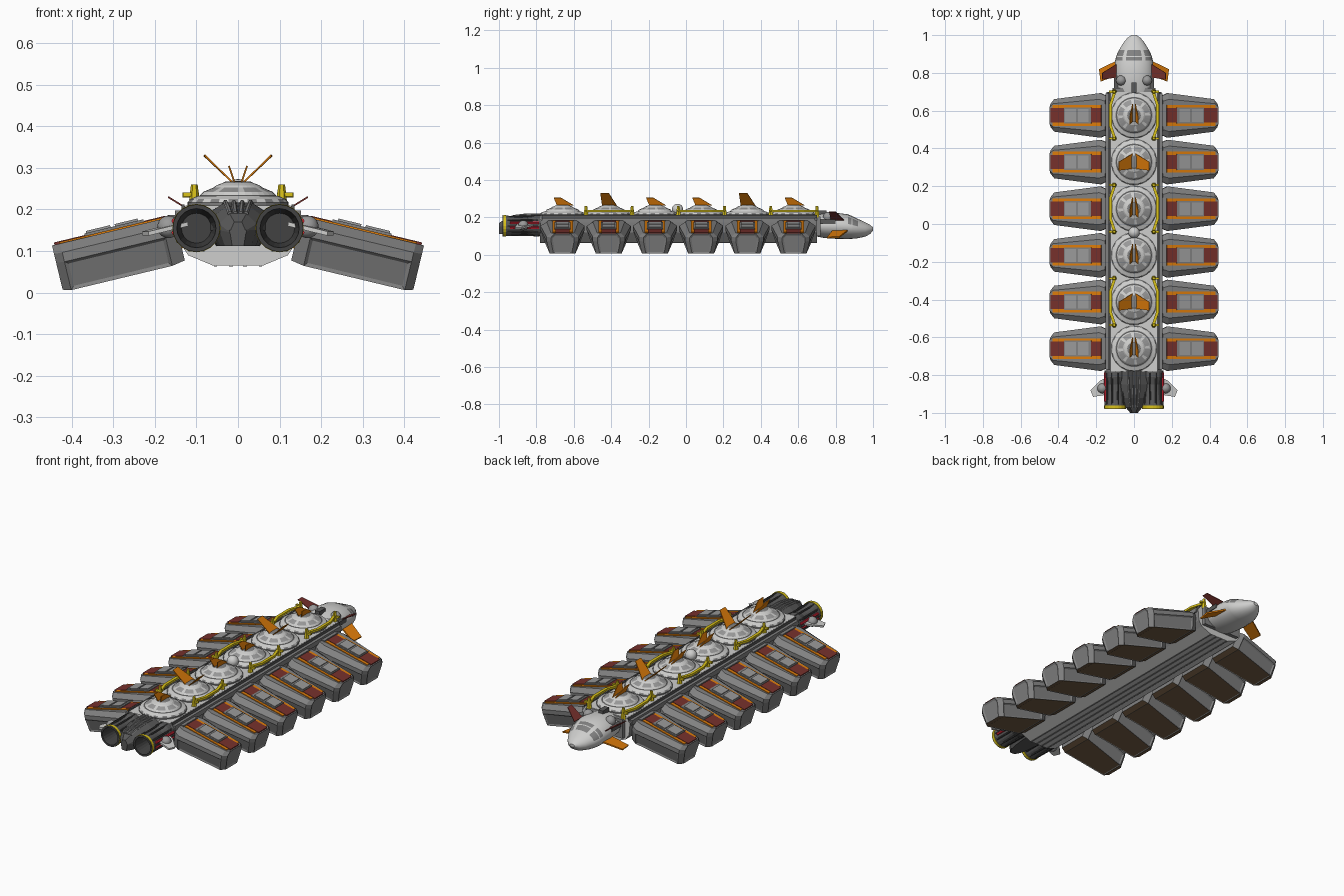
import bpy, bmesh, math
from mathutils import Vector

if "Cube" in bpy.data.objects:
    bpy.data.objects.remove(bpy.data.objects["Cube"])

def colour(name, r, g, b):
    m = bpy.data.materials.new(name)
    m.diffuse_color = (r, g, b, 1)
    m.use_nodes = True
    m.node_tree.nodes["Principled BSDF"].inputs["Base Color"].default_value = m.diffuse_color
    return m

LIGHT = colour("light grey", 0.62, 0.62, 0.61)
MID = colour("mid grey", 0.22, 0.22, 0.22)
PANEL = colour("panel grey", 0.32, 0.32, 0.32)
DARK = colour("dark grey", 0.10, 0.10, 0.10)
BLACK = colour("charcoal", 0.055, 0.055, 0.055)
ORANGE = colour("orange", 0.72, 0.20, 0.003)
MAROON = colour("maroon", 0.18, 0.03, 0.025)
BROWN = colour("dark brown", 0.15, 0.095, 0.05)
YELLOW = colour("yellow", 0.70, 0.54, 0.01)
RED = colour("red", 0.7, 0.02, 0.04)

PITCH, FIRST = -0.247, 0.575            # spacing of the six bays
BAYS = [FIRST + PITCH * i for i in range(6)]

def make(name, verts, faces, *mats, mirror=False, bays=False, thick=0):
    me = bpy.data.meshes.new(name)
    me.from_pydata([tuple(v) for v in verts], [], faces)
    bm = bmesh.new()
    bm.from_mesh(me)
    bmesh.ops.recalc_face_normals(bm, faces=bm.faces)
    bm.to_mesh(me)
    bm.free()
    for m in mats:
        me.materials.append(m)
    ob = bpy.data.objects.new(name, me)
    bpy.context.collection.objects.link(ob)
    if thick:
        s = ob.modifiers.new("thickness", 'SOLIDIFY')
        s.thickness, s.offset = thick, 0
    if mirror:
        ob.modifiers.new("mirror", 'MIRROR').use_mirror_merge = False
    if bays:
        a = ob.modifiers.new("bays", 'ARRAY')
        a.count, a.use_relative_offset, a.use_constant_offset = 6, False, True
        a.constant_offset_displace = (0, PITCH, 0)
    return ob

def loft(name, rings, *mats, caps=True, **kw):
    n = len(rings[0])
    verts = [p for r in rings for p in r]
    faces = [(i*n + k, i*n + (k+1) % n, (i+1)*n + (k+1) % n, (i+1)*n + k)
             for i in range(len(rings) - 1) for k in range(n)]
    if caps:
        faces += [tuple(range(n)), tuple(range(len(verts) - n, len(verts)))]
    return make(name, verts, faces, *mats, **kw)

def box(name, x, y, z, mat, f=lambda a, b, c: (a, b, c), **kw):
    rings = [[f(x[0], b, c), f(x[1], b, c), f(x[1], b, d), f(x[0], b, d)]
             for b, c, d in ((y[0], z[0], z[1]), (y[1], z[0], z[1]))]
    return loft(name, rings, mat, **kw)

def lathe(name, centre, axis, profile, *mats, n=24, **kw):
    """Profile is (radius, distance along axis)."""
    q = Vector(axis).to_track_quat('Z', 'Y')
    return loft(name, [[Vector(centre) + q @ Vector((r*math.cos(2*math.pi*k/n), r*math.sin(2*math.pi*k/n), h))
                        for k in range(n)] for r, h in profile], *mats, **kw)

def tube(name, p, q, r, mat, r2=None, n=8, **kw):
    d = Vector(q) - Vector(p)
    return lathe(name, p, d, [(r, 0), (r2 or r, d.length)], mat, n=n, **kw)

def plate(name, pts, mat, thick=0.004, **kw):
    return make(name, pts, [tuple(range(len(pts)))], mat, thick=thick, **kw)

def ball(name, c, r, mat, **kw):
    prof = [(max(0.001, r*math.sin(a)), -r*math.cos(a)) for a in [math.pi*i/10 for i in range(11)]]
    ob = lathe(name, c, (0, 0, 1), prof, mat, n=16, **kw)
    ob.data.shade_smooth()
    return ob

# Central hull: faceted beam, pale belly, deck and end caps, grey flanks
half = [(0.06, 0.065), (0.12, 0.09), (0.14, 0.12), (0.146, 0.185), (0.125, 0.21)]
section = half + [(-x, z) for x, z in reversed(half)]
hull = loft("hull", [[(x, y, z) for x, z in section] for y in (-0.78, 0.70)], MID, LIGHT)
for p in hull.data.polygons:
    p.material_index = int(abs(p.normal.y) > 0.9 or abs(p.normal.z) > 0.8)
for a, b in ((0.012, 0.022), (0.05, 0.058)):
    box("belly_strip", (a, b), (-0.78, 0.70), (0.063, 0.068), MID, mirror=True)
box("side_rail", (0.132, 0.152), (-0.77, 0.69), (0.172, 0.198), MID, mirror=True)
box("deck_edge", (0.128, 0.136), (-0.77, 0.70), (0.19, 0.212), DARK, mirror=True)

# Cargo pods: drooping tapered bodies, built once then mirrored and repeated
T = math.radians(13.5)
def pod_space(u, v, w):
    return (0.165 + u*math.cos(T) + w*math.sin(T), FIRST + v, 0.181 - u*math.sin(T) + w*math.cos(T))

pod_half = [(0.085, 0), (0.118, -0.022), (0.118, -0.045), (0.094, -0.115)]
pod_sec = pod_half + [(-v, w) for v, w in reversed(pod_half)]
pod = loft("cargo_pod", [[pod_space(u, v*s, w*t) for v, w in pod_sec]
                         for u, s, t in ((-0.012, 0.88, 0.95), (0.02, 1, 1), (0.27, 0.73, 1), (0.29, 0.52, 0.95))],
           MID, BROWN, DARK, mirror=True, bays=True)
bm = bmesh.new()
bm.from_mesh(pod.data)
for f in bm.faces:
    if f.normal.z < -0.85:
        f.material_index = 1
sides = [f for f in bm.faces if f.calc_area() > 0.012 and f.normal.z < -0.05 and abs(f.normal.y) > 0.6]
sides += [f for f in bm.faces if f.normal.x > 0.9]
bmesh.ops.inset_individual(bm, faces=sides, thickness=0.011, depth=-0.005)
bottom = [f for f in bm.faces if f.material_index == 1 and f.calc_area() > 0.02]
rim = bmesh.ops.inset_individual(bm, faces=bottom, thickness=0.006, depth=-0.002)
for f in rim["faces"]:
    f.material_index = 0
bm.to_mesh(pod.data)
bm.free()

# Pod top markings: orange stripes, maroon panels, grey hatches
def pod_box(name, u, v, w, mat):
    box(name, u, v, w, mat, f=pod_space, mirror=True, bays=True)
for s in (-1, 1):
    pod_box("orange_stripe", (0.008, 0.272), sorted((s*0.036, s*0.055)), (-0.002, 0.004), ORANGE)
pod_box("maroon_panel", (0.008, 0.284), (-0.038, 0.038), (-0.002, 0.006), MAROON)
pod_box("hatch_base", (0.062, 0.208), (-0.042, 0.042), (-0.002, 0.010), MID)
for u in ((0.075, 0.132), (0.143, 0.203)):
    pod_box("hatch", u, (-0.034, 0.034), (0.008, 0.015), PANEL)
box("pod_clamp", (0.13, 0.17), (FIRST - 0.06, FIRST + 0.06), (0.15, 0.187), MID, mirror=True, bays=True)

# Domed turrets along the spine
dome_prof = [(0.116, 0.2), (0.121, 0.206), (0.121, 0.217), (0.115, 0.225), (0.098, 0.232), (0.092, 0.233),
             (0.084, 0.242), (0.058, 0.253), (0.052, 0.258), (0.036, 0.264), (0.03, 0.267), (0.003, 0.268)]
dome = lathe("spine_dome", (0, FIRST, 0), (0, 0, 1), dome_prof, LIGHT, DARK, MID, PANEL, n=32, bays=True)
for i, p in enumerate(dome.data.polygons):
    ring, k = divmod(i, 32)
    if ring in (0, 1, 4):
        p.material_index = 2
    elif ring == 2:
        p.material_index = 2 if k % 2 else 0
    elif ring == 6:
        p.material_index = 3 if k % 4 else 0
    elif ring >= 9:
        p.material_index = 2

# Swept V fins on the domes, larger on the second and fifth
for i, c in enumerate(BAYS):
    if i in (1, 4):
        plate("large_fin", [(0.008, c+0.045, 0.26), (0.082, c, 0.33), (0.08, c-0.045, 0.33),
                            (0.008, c-0.035, 0.26)], ORANGE, mirror=True)
    else:
        plate("small_fin", [(0.008, c+0.06, 0.264), (0.022, c-0.008, 0.305), (0.022, c-0.047, 0.305),
                            (0.008, c-0.03, 0.264)], ORANGE, mirror=True)

# Yellow posts and handling rails
for i in range(6):
    y = 0.70 + PITCH*i
    tube("yellow_post", (0.105, y, 0.2), (0.105, y, 0.26), 0.015, YELLOW, r2=0.008, n=6, mirror=True)
    box("post_arm", (0.105, 0.132), (y-0.006, y+0.006), (0.231, 0.241), YELLOW, mirror=True)
    if i % 2 == 0:
        path = [(0.102, y), (0.125, y-0.07), (0.125, y-0.177), (0.102, y-0.247)]
        for a, b in zip(path, path[1:]):
            loft("yellow_rail", [[(p[0]+dx, p[1], z) for dx, z in
                                  ((-0.008, 0.229), (0.008, 0.229), (0.008, 0.241), (-0.008, 0.241))]
                                 for p in (a, b)], YELLOW, mirror=True)
ball("sensor_ball", (0, -0.045, 0.243), 0.03, LIGHT)

# Nose: (y, half width, bottom, top) sections with a window band
nose_st = [(0.69, 0.095, 0.10, 0.212), (0.74, 0.10, 0.09, 0.222), (0.80, 0.105, 0.086, 0.225),
           (0.865, 0.100, 0.085, 0.217), (0.885, 0.095, 0.086, 0.209), (0.89, 0.094, 0.086, 0.207),
           (0.92, 0.080, 0.089, 0.192), (0.96, 0.056, 0.098, 0.173), (0.985, 0.035, 0.112, 0.16),
           (1.0, 0.014, 0.13, 0.147)]
N = 28
nose = loft("nose", [[(w*math.cos(2*math.pi*k/N), y, (a+b)/2 + (b-a)/2*math.sin(2*math.pi*k/N))
                      for k in range(N)] for y, w, a, b in nose_st], LIGHT, MID)
for i, p in enumerate(nose.data.polygons):
    ring, k = divmod(i, N)
    p.use_smooth = ring < 9
    if ring in (3, 5) and 1 <= k <= 12 and k not in (4, 9):
        p.material_index = 1
box("nose_side_panel", (0.06, 0.106), (0.71, 0.80), (0.165, 0.188), DARK, mirror=True)
box("neck_collar", (-0.115, 0.115), (0.68, 0.72), (0.10, 0.205), MID)
box("neck_tower", (-0.014, 0.014), (0.695, 0.75), (0.2, 0.238), DARK)
ball("nose_sensor", (0.068, 0.76, 0.202), 0.027, PANEL, mirror=True)

# Nose fins: maroon pair rising, orange pair drooping
plate("upper_nose_fin", [(0.095, 0.845, 0.185), (0.168, 0.80, 0.23), (0.168, 0.765, 0.23),
                         (0.095, 0.775, 0.185)], MAROON, mirror=True)
plate("lower_nose_fin", [(0.09, 0.865, 0.13), (0.184, 0.82, 0.095), (0.176, 0.755, 0.092),
                         (0.09, 0.785, 0.13)], ORANGE, thick=0.008, mirror=True)

# Twin engines with hollow nozzles and a yellow band
lathe("engine", (0.1, 0, 0.155), (0, -1, 0),
      [(0.055, 0.775), (0.057, 0.81), (0.045, 0.85), (0.045, 0.88), (0.055, 0.955), (0.057, 0.98),
       (0.047, 0.98), (0.036, 0.88)], DARK, BLACK, n=20, mirror=True)
engine = bpy.data.objects["engine"]
for i, p in enumerate(engine.data.polygons):
    p.material_index = int(i >= 100)
lathe("engine_band", (0.1, 0, 0.155), (0, -1, 0), [(0.05, 0.962), (0.058, 0.962), (0.058, 0.976), (0.05, 0.976)],
      YELLOW, n=20, caps=False, mirror=True)
for k in range(10):
    a = 2*math.pi*k/10
    c, s = math.cos(a), math.sin(a)
    tube("engine_rib", (0.1 + 0.054*c, -0.79, 0.155 + 0.054*s), (0.1 + 0.052*c, -0.955, 0.155 + 0.052*s),
         0.005, BLACK, n=6, mirror=True)

# Ribbed cowl between the engines
cowl = [(0.075, -0.775, 0.215), (0.07, -0.85, 0.217), (0.06, -0.92, 0.208), (0.045, -0.97, 0.19), (0.02, -1.0, 0.17)]
loft("engine_cowl", [[(-w*0.7, y, 0.112), (w*0.7, y, 0.112), (w, y, 0.15), (w, y, t-0.025),
                      (w*0.45, y, t), (-w*0.45, y, t), (-w, y, t-0.025), (-w, y, 0.15)] for w, y, t in cowl], DARK)
for k in (0.01, 0.03):
    for a, b in zip(cowl[:4], cowl[1:4]):
        tube("cowl_rib", (k*a[0]/0.07, a[1], a[2]), (k*b[0]/0.07, b[1], b[2]), 0.006, MID, n=6, mirror=True)

# Tail winglets with grey pods and red pipes
plate("tail_wing", [(0.12, -0.80, 0.165), (0.18, -0.83, 0.155), (0.23, -0.88, 0.142), (0.215, -0.915, 0.142),
                    (0.12, -0.90, 0.165)], LIGHT, thick=0.01, mirror=True)
ball("tail_pod", (0.167, -0.87, 0.158), 0.027, PANEL, mirror=True)
for z in (0.145, 0.172):
    tube("red_pipe", (0.153, -0.94, z), (0.153, -0.785, z), 0.007, RED, n=6, mirror=True)
